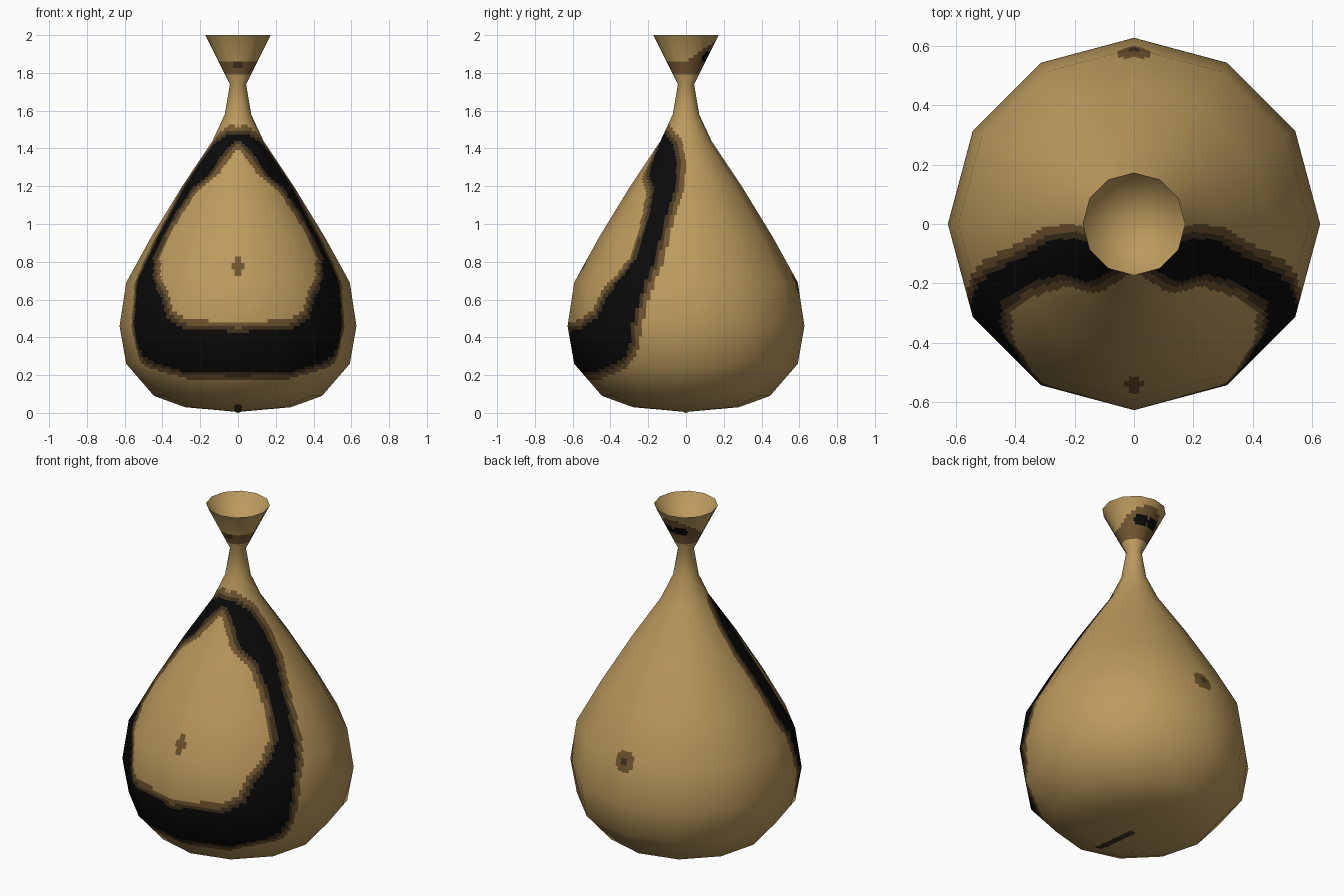
import bpy
from math import pi, sin, cos, radians, ceil, hypot
from mathutils import Vector

cube = bpy.data.objects.get("Cube")
if cube:
    bpy.data.objects.remove(cube)

SIDES = 12   # corners of the sack's outline
SPLIT = 16   # columns per flat side, fine enough to carry the painted band

# (radius, height) from the base to the rim
PROFILE = [(0, .005), (.28, .03), (.445, .09), (.592, .26), (.627, .46), (.592, .69),
           (.46, .93), (.295, 1.2), (.135, 1.44), (.07, 1.58), (.043, 1.74), (.173, 2)]
# painted band, one half: (degrees from the front, height, half width)
BAND = [(0, .315, .115), (30, .33, .12), (48, .40, .14), (53, .55, .12), (60, .69, .08),
        (65, .8, .055), (67, 1.0, .045), (67, 1.2, .06), (56, 1.3, .085),
        (45, 1.39, .06), (20, 1.45, .03), (0, 1.46, .015)]


def material(name, rgb):
    mat = bpy.data.materials.new(name)
    mat.use_nodes = True
    mat.diffuse_color = (*rgb, 1)
    mat.node_tree.nodes["Principled BSDF"].inputs["Base Color"].default_value = (*rgb, 1)
    return mat


TAN, BROWN, DARK, BLACK = range(4)
MATERIALS = [material("tan cloth", (.50, .325, .11)),
             material("brown edge", (.16, .09, .029)),
             material("dark brown edge", (.055, .034, .014)),
             material("black paint", (.003, .003, .003))]


def make_object(name, verts, faces):
    mesh = bpy.data.meshes.new(name)
    mesh.from_pydata(verts, [], faces)
    for mat in MATERIALS:
        mesh.materials.append(mat)
    mesh.polygons.foreach_set("use_smooth", [True] * len(faces))
    obj = bpy.data.objects.new(name, mesh)
    bpy.context.collection.objects.link(obj)
    return obj


def radius_at(z):
    for (r0, z0), (r1, z1) in zip(PROFILE, PROFILE[1:]):
        if z <= z1:
            return r0 + (r1 - r0) * (z - z0) / (z1 - z0)
    return PROFILE[-1][0]


def direction(column, count=SIDES):
    a = 2 * pi * column / count
    return Vector((sin(a), -cos(a), 0))


def ring_point(column):
    """Point on the unit polygon outline."""
    side, t = divmod(column, SPLIT)
    return direction(side).lerp(direction(side + 1), t / SPLIT)


def lathe_rings(profile):
    """Fine rings as (radius, height, smooth normal as outward and up)."""
    slopes = [Vector((z1 - z0, r0 - r1)).normalized()
              for (r0, z0), (r1, z1) in zip(profile, profile[1:])]
    normals = [Vector((0, -1))]
    normals += [(a + b).normalized() for a, b in zip(slopes, slopes[1:])] + [slopes[-1]]
    rings = []
    for i, ((r0, z0), (r1, z1)) in enumerate(zip(profile, profile[1:])):
        steps = ceil(hypot(r1 - r0, z1 - z0) / .02)
        for s in range(steps):
            t = s / steps
            rings.append((r0 + (r1 - r0) * t, z0 + (z1 - z0) * t,
                          normals[i].lerp(normals[i + 1], t)))
    rings.append((*profile[-1], normals[-1]))
    return rings


band_points = []
for degrees, z, width in BAND:
    a, r = radians(degrees), radius_at(z)
    band_points.append((Vector((r * sin(a), -r * cos(a), z)), width))


def band_distance(p):
    """Distance outside the edge of the painted band; negative inside."""
    best = 9
    for (a, wa), (b, wb) in zip(band_points, band_points[1:]):
        t = max(0, min(1, (p - a).dot(b - a) / (b - a).length_squared))
        best = min(best, (p - a.lerp(b, t)).length - wa - (wb - wa) * t)
    return best


def paint(c):
    p = Vector((abs(c.x), c.y, c.z))
    if p.z > 1.7:                                   # stained neck opening
        back = max(0, p.y)
        if (p - Vector((.03, .085, 1.9))).length < .045:
            return BLACK
        if p.y < 0 and p.x < .025 and abs(p.z - 1.85) < .02:
            return DARK
        return BROWN if 1.785 < p.z < 1.86 + back * .7 else TAN
    if p.z < .04 and p.y < 0 and p.x < .02:         # mark under the base
        return DARK
    if p.y > .4:                                    # spot on the back
        d = (p - Vector((0, .59, .69))).length
        return DARK if d < .025 else BROWN if d < .062 else TAN
    if p.y < 0 and (p.x / .027) ** 2 + ((p.z - .775) / .055) ** 2 < 1:
        return BROWN                                # spot on the front
    d = band_distance(p)
    return BLACK if d < 0 else DARK if d < .022 else BROWN if d < .05 else TAN


# Sack: flat-sided outline with smooth shading and the painted band
columns = SIDES * SPLIT
outline = [ring_point(c) for c in range(columns)]
verts, normals, faces = [], [], []
rings = lathe_rings(PROFILE)
for r, z, n in rings:
    for c in range(columns):
        verts.append(outline[c] * r + Vector((0, 0, z)))
        normals.append((direction(c, columns) * n.x + Vector((0, 0, n.y))).normalized())
for row in range(1, len(rings) - 1):
    for c in range(columns):
        a, b = row * columns + c, row * columns + (c + 1) % columns
        faces.append((a, b, b + columns, a + columns))
# base fan around a single centre point
verts, normals = verts[columns:], normals[columns:]
faces = [tuple(i - columns for i in f) for f in faces]
centre = len(verts)
verts.append(Vector((0, 0, 0)))
normals.append(Vector((0, 0, -1)))
faces += [(centre, (c + 1) % columns, c) for c in range(columns)]
sack = make_object("sack", verts, faces)
for poly in sack.data.polygons:
    poly.material_index = paint(poly.center)
sack.data.normals_split_custom_set_from_vertices(normals)

# Mouth lining: a funnel running down to a point inside the neck
rim = [direction(c) * .171 + Vector((0, 0, 1.999)) for c in range(SIDES)]
make_object("mouth_lining", rim + [Vector((0, 0, 1.76))],
            [(c, (c + 1) % SIDES, SIDES) for c in range(SIDES)])
